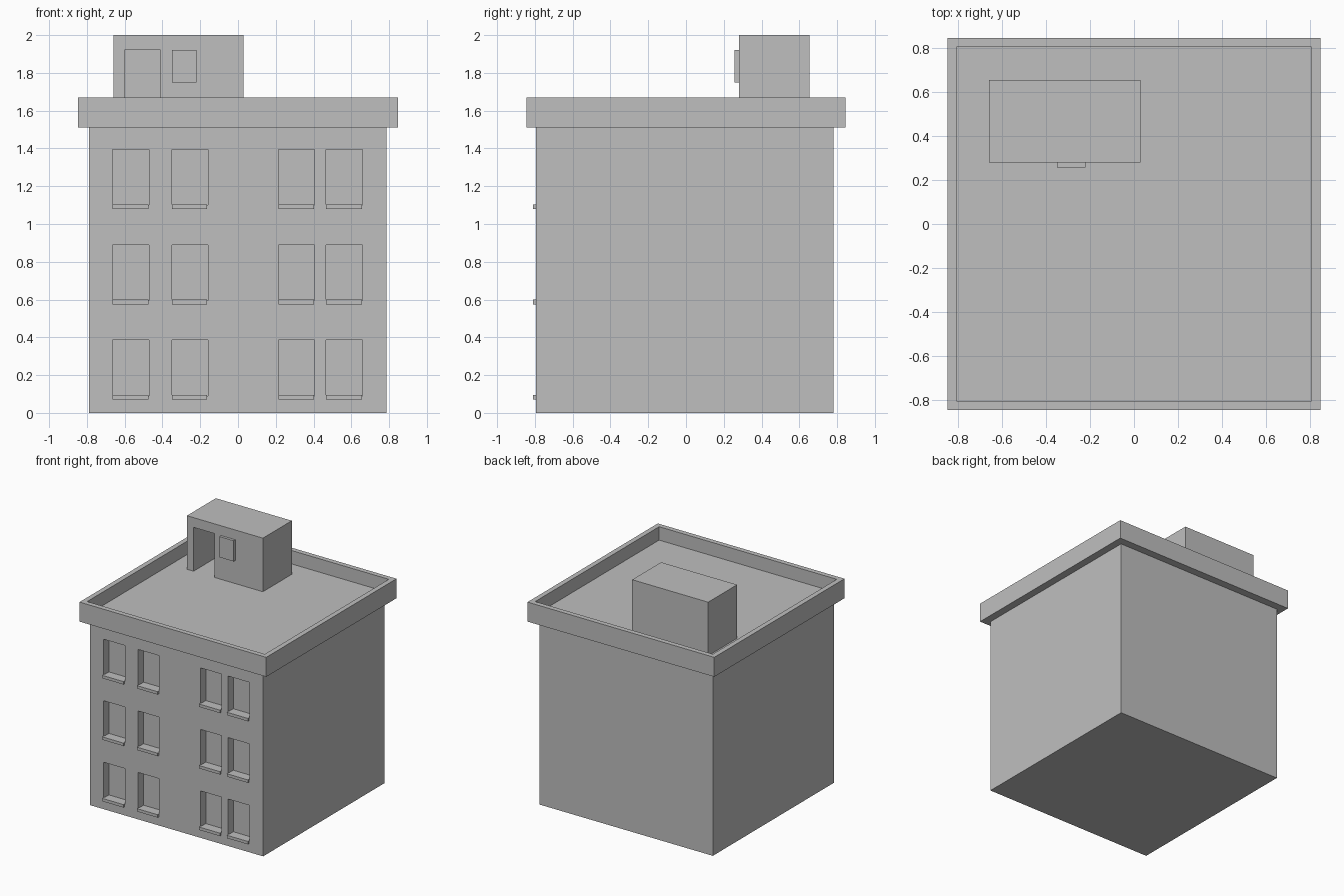
import bpy
import bmesh
from mathutils import Vector

default_cube = bpy.data.objects.get("Cube")
if default_cube:
    bpy.data.objects.remove(default_cube, do_unlink=True)

# One plain plaster colour
GREY = (0.52, 0.52, 0.52, 1.0)
plaster = bpy.data.materials.new("plaster_grey")
plaster.use_nodes = True
plaster.diffuse_color = GREY
plaster.node_tree.nodes["Principled BSDF"].inputs["Base Color"].default_value = GREY


def add_box(bm, x, y, z):
    """Add a box spanning the three (low, high) ranges."""
    verts = bmesh.ops.create_cube(bm, size=1)["verts"]
    low, high = Vector((x[0], y[0], z[0])), Vector((x[1], y[1], z[1]))
    for v in verts:
        v.co = (low + high) / 2 + v.co * (high - low)


def make_object(name, bm):
    mesh = bpy.data.meshes.new(name)
    bm.to_mesh(mesh)
    bm.free()
    mesh.materials.append(plaster)
    obj = bpy.data.objects.new(name, mesh)
    bpy.context.collection.objects.link(obj)
    return obj


def boxes(name, *ranges):
    bm = bmesh.new()
    for r in ranges:
        add_box(bm, *r)
    return make_object(name, bm)


def cut(target, cutter):
    cutter.hide_render = True
    cutter.hide_viewport = True
    mod = target.modifiers.new("openings", "BOOLEAN")
    mod.operation = "DIFFERENCE"
    mod.solver = "EXACT"
    mod.object = cutter


FRONT = -0.795
EAVES, ROOF, RIM = 1.51, 1.56, 1.67
COLUMNS = [(-0.665, -0.47), (-0.35, -0.16), (0.215, 0.405), (0.465, 0.66)]
STOREYS = [0.09 + 0.505 * i for i in range(3)]

# Main block with recessed windows
walls = boxes("walls", ((-0.79, 0.785), (FRONT, 0.78), (0, EAVES)))
openings = [(c, (FRONT - 0.1, FRONT + 0.07), (z, z + 0.295))
            for c in COLUMNS for z in STOREYS]
cut(walls, boxes("window_cutter", *openings))

# Window sills
sills = [((a, b - 0.003), (FRONT - 0.015, FRONT + 0.01), (z - 0.02, z + 0.004))
         for a, b in COLUMNS for z in STOREYS]
boxes("window_sills", *sills)

# Overhanging parapet with a sunken flat roof
bm = bmesh.new()
add_box(bm, (-0.848, 0.848), (-0.845, 0.845), (EAVES, RIM))
bm.normal_update()
top = max(bm.faces, key=lambda f: f.normal.z)
bmesh.ops.inset_region(bm, faces=[top], thickness=0.058)
well = bmesh.ops.extrude_face_region(bm, geom=[top])
floor_verts = [g for g in well["geom"] if isinstance(g, bmesh.types.BMVert)]
bmesh.ops.delete(bm, geom=[top], context="FACES")
bmesh.ops.translate(bm, verts=floor_verts, vec=(0, 0, ROOF - RIM))
bmesh.ops.recalc_face_normals(bm, faces=bm.faces)
make_object("parapet_roof", bm)

# Stair house with an open doorway and a raised window panel
stair_house = boxes("stair_house", ((-0.66, 0.03), (0.28, 0.655), (ROOF, 2.0)))
cut(stair_house, boxes("door_cutter", ((-0.60, -0.41), (0.2, 0.6), (ROOF - 0.1, 1.92))))
boxes("stair_house_window", ((-0.35, -0.22), (0.258, 0.285), (1.75, 1.92)))
